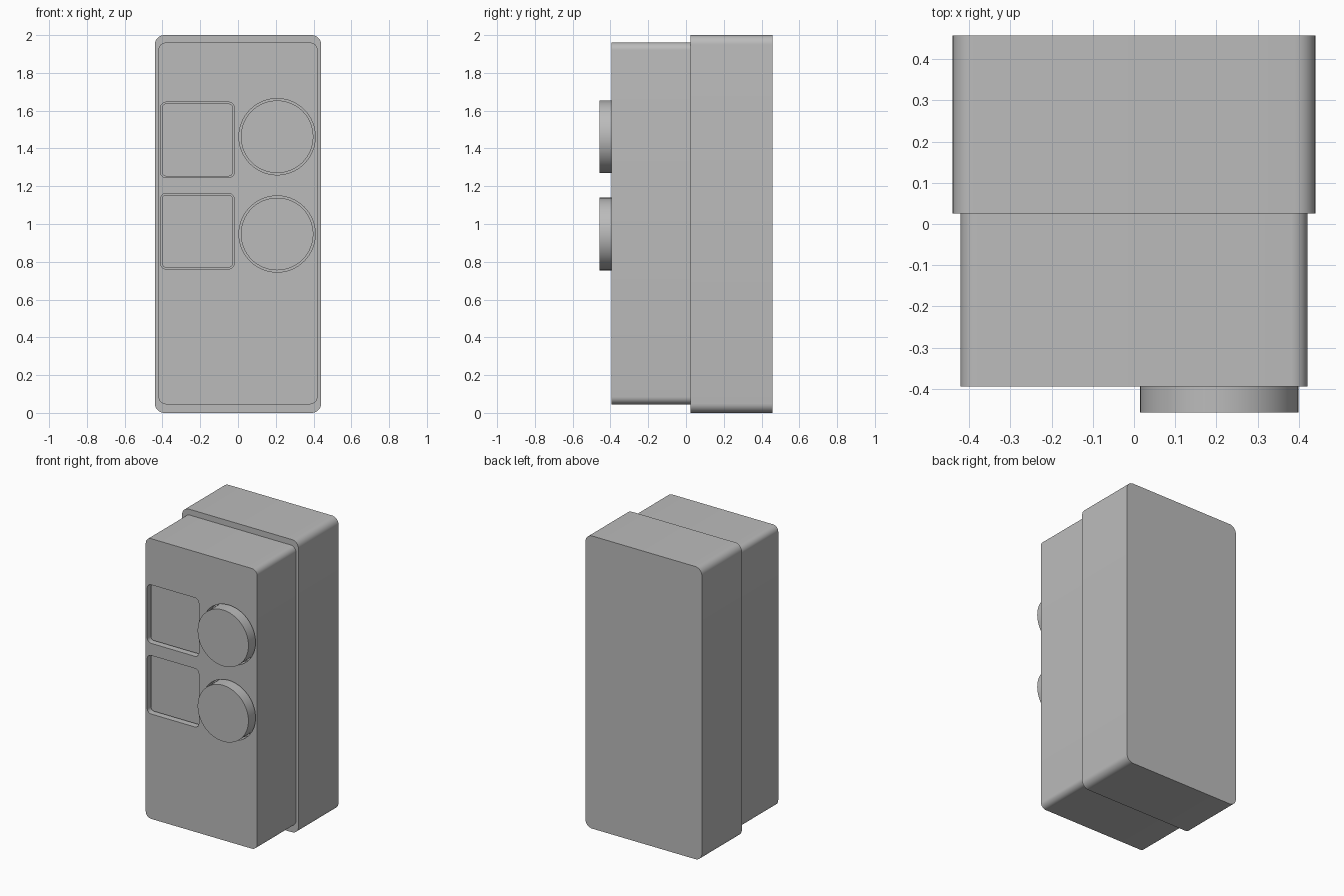
import bpy, bmesh, math
from mathutils import Vector

cube = bpy.data.objects.get("Cube")
if cube:
    bpy.data.objects.remove(cube, do_unlink=True)

grey = bpy.data.materials.new("light_grey")
grey.use_nodes = True
COLOUR = (0.5, 0.5, 0.5, 1)
grey.diffuse_color = COLOUR
grey.node_tree.nodes["Principled BSDF"].inputs["Base Color"].default_value = COLOUR


def rounded_outline(cx, cz, w, h, r, steps=8):
    """Rounded rectangle in the xz plane; a full radius gives a circle."""
    points = []
    for i, (sx, sz) in enumerate([(1, 1), (-1, 1), (-1, -1), (1, -1)]):
        for k in range(steps + 1):
            a = (i + k / steps) * math.pi / 2
            p = (cx + sx * (w / 2 - r) + r * math.cos(a),
                 cz + sz * (h / 2 - r) + r * math.sin(a))
            if not points or math.dist(p, points[-1]) > 1e-5:
                points.append(p)
    if math.dist(points[0], points[-1]) < 1e-5:
        points.pop()
    return points


def extrude_part(name, outline, y0, y1):
    bm = bmesh.new()
    face = bm.faces.new([bm.verts.new((x, y0, z)) for x, z in outline])
    out = bmesh.ops.extrude_face_region(bm, geom=[face])["geom"]
    bmesh.ops.translate(bm, vec=Vector((0, y1 - y0, 0)),
                        verts=[v for v in out if isinstance(v, bmesh.types.BMVert)])
    bmesh.ops.recalc_face_normals(bm, faces=bm.faces)
    mesh = bpy.data.meshes.new(name)
    bm.to_mesh(mesh)
    bm.free()
    mesh.materials.append(grey)
    obj = bpy.data.objects.new(name, mesh)
    bpy.context.collection.objects.link(obj)
    return obj


def smooth(obj):
    bpy.ops.object.select_all(action='DESELECT')
    obj.select_set(True)
    bpy.context.view_layer.objects.active = obj
    bpy.ops.object.shade_smooth_by_angle(angle=math.radians(30))


FRONT, SEAM, BACK = -0.395, 0.025, 0.457
FLOOR = FRONT + 0.06

# Casing halves
rear = extrude_part("rear_casing", rounded_outline(0, 1, 0.88, 2, 0.05), SEAM, BACK)
front = extrude_part("front_casing", rounded_outline(0, 1.003, 0.842, 1.915, 0.04), FRONT, SEAM)
parts = [rear]

# Two rows: sunken square pad on the right, raised round button on the left
for row, z_pad, z_button in (("upper", 1.445, 1.462), ("lower", 0.962, 0.947)):
    controls = [
        ("square_pad", -0.215, z_pad, 0.39, 0.4, 0.03, 0.015, FRONT + 0.03),
        ("round_button", 0.207, z_button, 0.404, 0.404, 0.202, 0.02, -0.457),
    ]
    for kind, x, z, w, h, r, gap, face_y in controls:
        # Pocket cut into the front casing
        cutter = extrude_part(f"{row}_{kind}_cutter", rounded_outline(x, z, w, h, r, 16),
                              FRONT - 0.1, FLOOR)
        cutter.hide_render = True
        cutter.hide_set(True)
        cut = front.modifiers.new(f"{row}_{kind}_pocket", 'BOOLEAN')
        cut.operation = 'DIFFERENCE'
        cut.solver = 'EXACT'
        cut.object = cutter
        # Control standing in the pocket
        parts.append(extrude_part(
            f"{row}_{kind}",
            rounded_outline(x, z, w - gap, h - gap, r - gap / 2, 16), face_y, FLOOR))

# Apply the pockets, then remove the cutters
bpy.context.view_layer.objects.active = front
front.select_set(True)
for modifier in list(front.modifiers):
    cutter = modifier.object
    bpy.ops.object.modifier_apply(modifier=modifier.name)
    bpy.data.objects.remove(cutter, do_unlink=True)

for part in parts + [front]:
    smooth(part)
